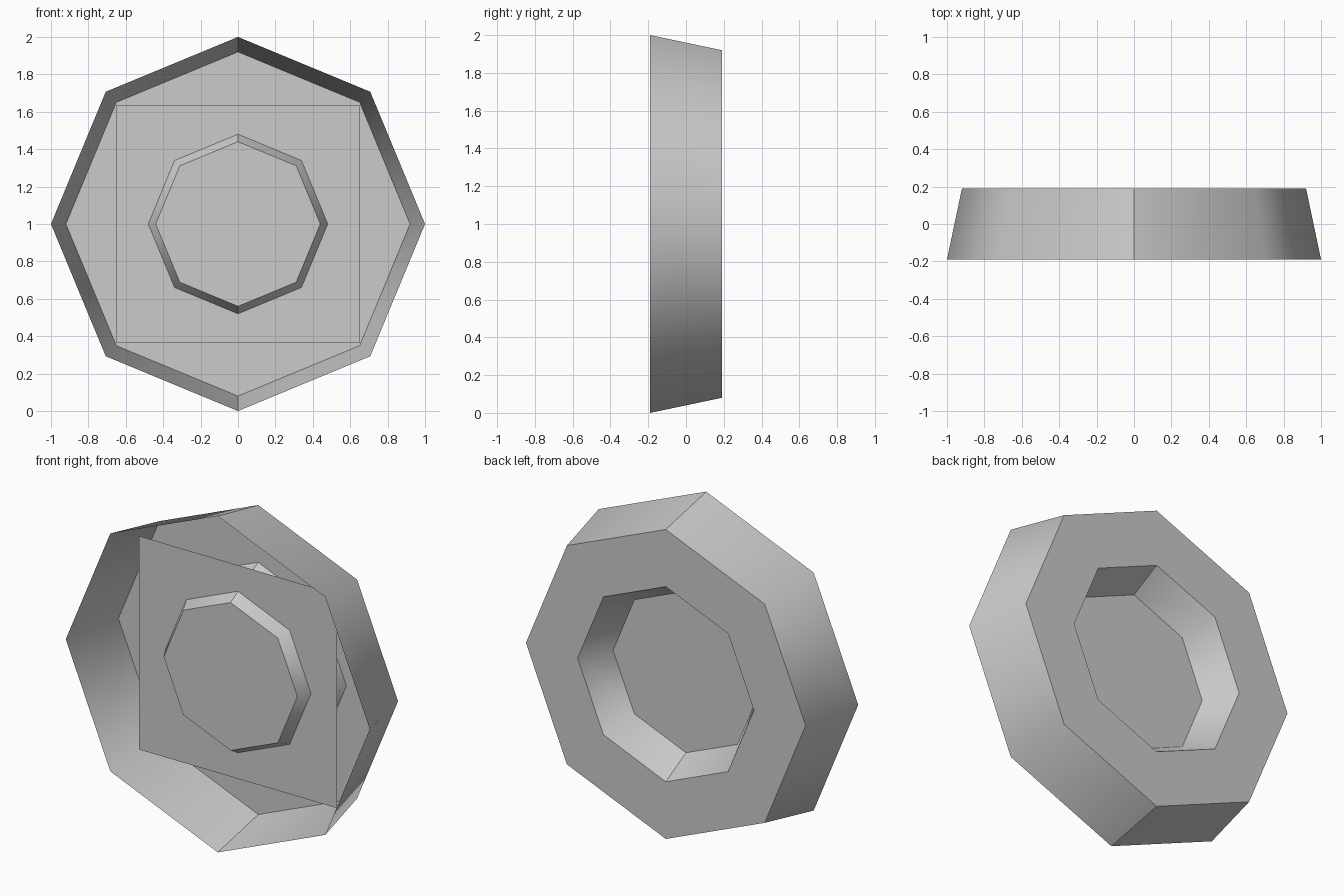
import bpy, bmesh
from math import sin, cos, pi

cube = bpy.data.objects.get("Cube")
if cube:
    bpy.data.objects.remove(cube, do_unlink=True)

SIDES = 8
FRONT, MIDDLE, BACK = -0.19, 0.0, 0.19
CENTRE_Z = 1.0

grey = bpy.data.materials.new("light_grey")
grey.use_nodes = True
grey.diffuse_color = (0.6, 0.6, 0.6, 1)
grey.node_tree.nodes["Principled BSDF"].inputs["Base Color"].default_value = grey.diffuse_color


def octagon(bm, radius, y):
    """Eight vertices around the y axis, with a corner at the top."""
    return [bm.verts.new((radius * sin(2 * pi * i / SIDES), y,
                          CENTRE_Z + radius * cos(2 * pi * i / SIDES)))
            for i in range(SIDES)]


def bridge(bm, a, b, smooth=True):
    """Join two octagons with quads."""
    for i in range(SIDES):
        j = (i + 1) % SIDES
        bm.faces.new((a[i], a[j], b[j], b[i])).smooth = smooth


def finish(name, bm):
    """Keep creases at the rims and at the top and bottom seams."""
    for e in bm.edges:
        rim = abs(e.verts[0].co.y - e.verts[1].co.y) < 1e-4
        seam = all(abs(v.co.x) < 1e-4 for v in e.verts)
        e.smooth = not (rim or seam)
    mesh = bpy.data.meshes.new(name)
    bm.to_mesh(mesh)
    bm.free()
    mesh.materials.append(grey)
    obj = bpy.data.objects.new(name, mesh)
    bpy.context.collection.objects.link(obj)
    return obj


# Open-fronted shell: tapered outer wall, flat back ring, inner funnel
bm = bmesh.new()
outer_front = octagon(bm, 1.0, FRONT)
outer_back = octagon(bm, 0.92, BACK)
hole_back = octagon(bm, 0.58, BACK)
hole_middle = octagon(bm, 0.48, MIDDLE)
bridge(bm, outer_front, outer_back)
bridge(bm, outer_back, hole_back, smooth=False)
bridge(bm, hole_back, hole_middle)
finish("octagonal_shell", bm)

# Flat square plate closing the funnel
bm = bmesh.new()
half_x, half_z = 0.65, 0.635
bm.faces.new([bm.verts.new((sx * half_x, MIDDLE, CENTRE_Z + sz * half_z))
              for sx, sz in ((-1, -1), (1, -1), (1, 1), (-1, 1))])
finish("square_plate", bm)

# Raised boss in the middle of the plate
bm = bmesh.new()
base = octagon(bm, 0.48, MIDDLE)
top = octagon(bm, 0.44, -0.07)
bridge(bm, top, base)
bm.faces.new(reversed(top))
finish("centre_boss", bm)
